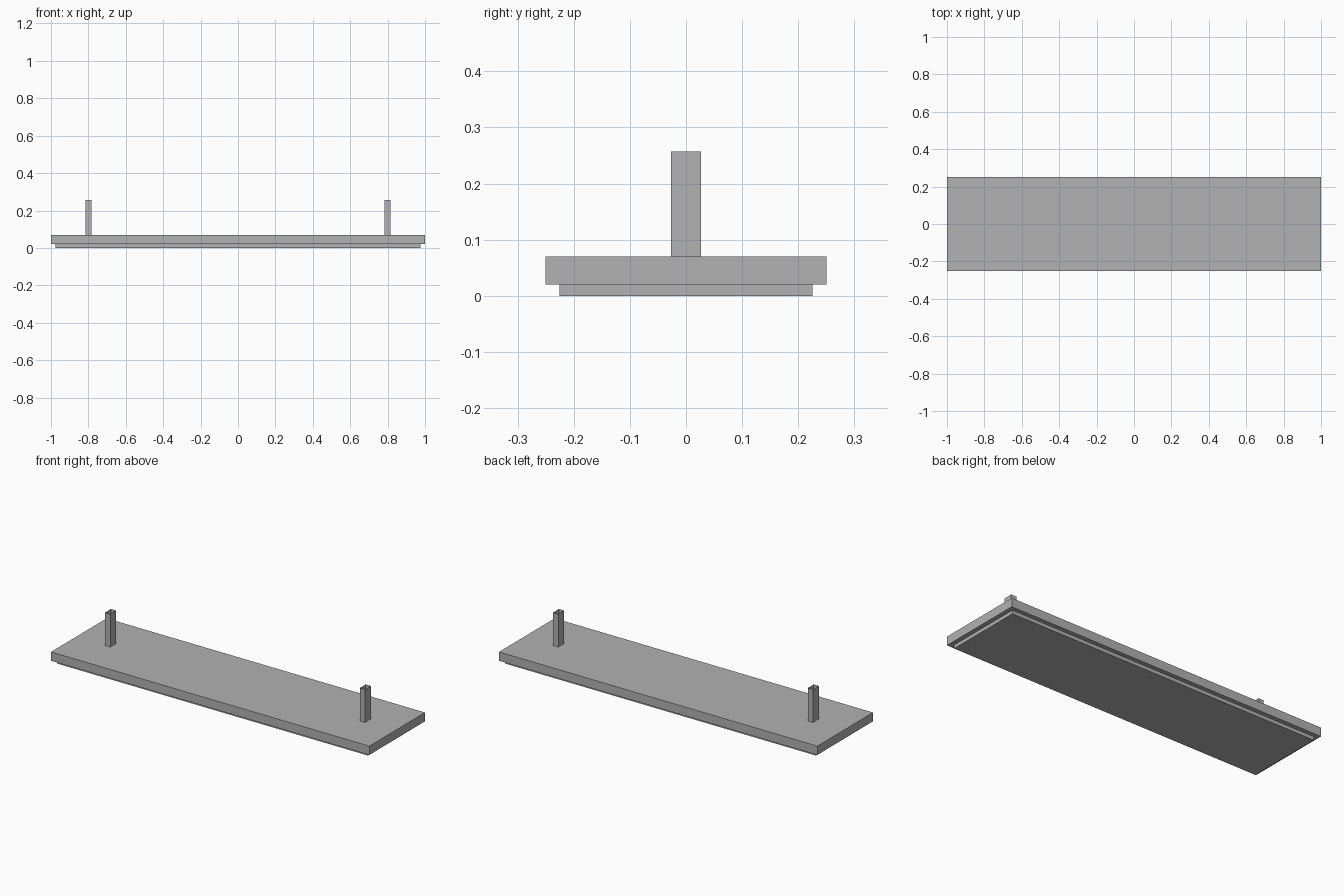
import bpy
import bmesh
from mathutils import Matrix, Vector

if "Cube" in bpy.data.objects:
    bpy.data.objects.remove(bpy.data.objects["Cube"])

grey = bpy.data.materials.new("plain grey")
grey.use_nodes = True
colour = (0.445, 0.445, 0.445, 1)
grey.diffuse_color = colour
grey.node_tree.nodes["Principled BSDF"].inputs["Base Color"].default_value = colour


def box(name, low, high, open_ends=False):
    """Box between two corners, optionally without its top and bottom."""
    low, high = Vector(low), Vector(high)
    bm = bmesh.new()
    bmesh.ops.create_cube(bm, size=1, matrix=Matrix.LocRotScale(
        (low + high) / 2, None, high - low))
    if open_ends:
        caps = [f for f in bm.faces if abs(f.normal.z) > 0.5]
        bmesh.ops.delete(bm, geom=caps, context='FACES_ONLY')
    mesh = bpy.data.meshes.new(name)
    bm.to_mesh(mesh)
    bm.free()
    mesh.materials.append(grey)
    obj = bpy.data.objects.new(name, mesh)
    bpy.context.collection.objects.link(obj)
    return obj


# Board and the smaller plate recessed beneath it
box("under_plate", (-0.975, -0.225, 0), (0.975, 0.225, 0.02))
box("board", (-1, -0.25, 0.02), (1, 0.25, 0.07))

# Hollow, open-topped posts near both ends
for side, x in (("right", -0.8), ("left", 0.8)):
    box(side + "_post", (x - 0.0165, -0.0265, 0.07),
        (x + 0.0165, 0.0265, 0.257), open_ends=True)
